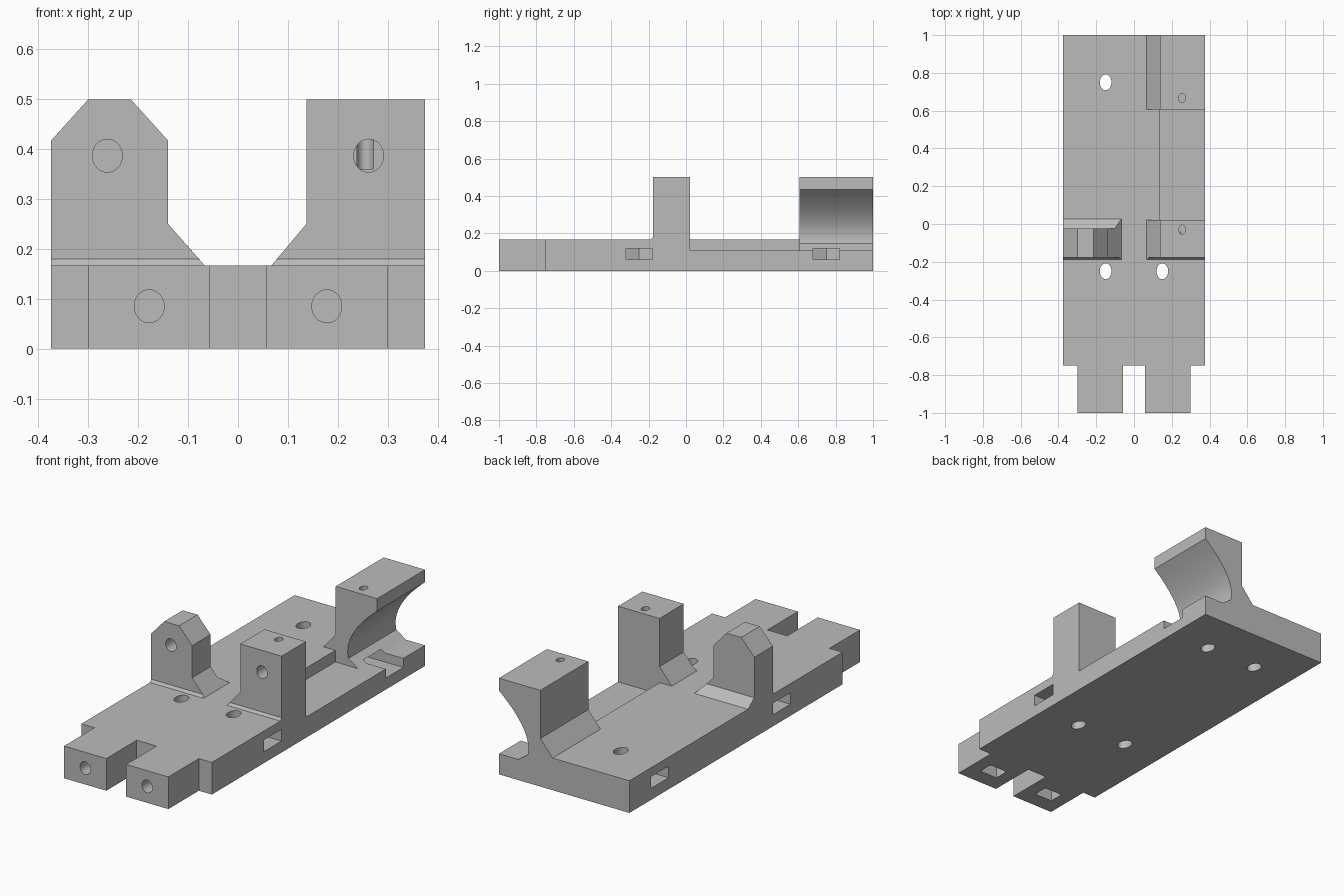
import bpy, bmesh
from math import cos, sin, pi, radians

cube = bpy.data.objects.get("Cube")
if cube:
    bpy.data.objects.remove(cube, do_unlink=True)

grey = bpy.data.materials.new("plain grey")
grey.use_nodes = True
grey.diffuse_color = (0.5, 0.5, 0.5, 1)
grey.node_tree.nodes["Principled BSDF"].inputs["Base Color"].default_value = grey.diffuse_color


def make(name, bm):
    bmesh.ops.recalc_face_normals(bm, faces=bm.faces)
    mesh = bpy.data.meshes.new(name)
    bm.to_mesh(mesh)
    bm.free()
    mesh.materials.append(grey)
    obj = bpy.data.objects.new(name, mesh)
    bpy.context.collection.objects.link(obj)
    return obj


def prism(name, profile, start, end, axis):
    """Extrude a 2D profile along one axis."""
    place = {"x": lambda u, v, t: (t, u, v),
             "y": lambda u, v, t: (u, t, v),
             "z": lambda u, v, t: (u, v, t)}[axis]
    bm = bmesh.new()
    a = [bm.verts.new(place(u, v, start)) for u, v in profile]
    b = [bm.verts.new(place(u, v, end)) for u, v in profile]
    bm.faces.new(a)
    bm.faces.new(b)
    n = len(profile)
    for i in range(n):
        j = (i + 1) % n
        bm.faces.new((a[i], a[j], b[j], b[i]))
    return make(name, bm)


def hull(name, points):
    bm = bmesh.new()
    for p in points:
        bm.verts.new(p)
    bmesh.ops.convex_hull(bm, input=bm.verts[:])
    bmesh.ops.dissolve_limit(bm, angle_limit=0.01, verts=bm.verts[:], edges=bm.edges[:])
    return make(name, bm)


def oval(u, v, ru, rv, n=32):
    return [(u + ru * cos(2 * pi * i / n), v + rv * sin(2 * pi * i / n)) for i in range(n)]


def rect(u0, u1, v0, v1):
    return [(u0, v0), (u1, v0), (u1, v1), (u0, v1)]


def finish(obj, cutters):
    """Cut the holes, then smooth the round surfaces."""
    for c in cutters:
        c.hide_render = True
        mod = obj.modifiers.new("cut", "BOOLEAN")
        mod.operation = "DIFFERENCE"
        mod.solver = "EXACT"
        mod.object = c
    bpy.context.view_layer.update()
    graph = bpy.context.evaluated_depsgraph_get()
    mesh = bpy.data.meshes.new_from_object(obj.evaluated_get(graph))
    obj.modifiers.clear()
    obj.data = mesh
    bpy.ops.object.select_all(action="DESELECT")
    obj.select_set(True)
    bpy.context.view_layer.objects.active = obj
    bpy.ops.object.shade_smooth_by_angle(angle=radians(25))


TOP, LEDGE = 0.167, 0.107
FRONT, BACK = -0.177, 0.022
REAR = 0.606

# Base plate with two tongues at the front
half = [(0.057, -0.75), (0.057, -1), (0.3, -1), (0.3, -0.75), (0.375, -0.75), (0.375, 1)]
outline = half + [(-x, y) for x, y in reversed(half)]
base = prism("base_plate", outline, 0, TOP, "z")

# Recess along the left edge, bolt holes and nut slots
cuts = [prism("recess_cutter", rect(0.135, 0.5, BACK, 1.1), LEDGE, 0.3, "z")]
rear_cuts = []
for s in (-1, 1):
    for y in (-0.25, 0.75):
        bolt = prism("bolt_cutter", oval(s * 0.15, y, 0.031, 0.042), -0.1, 0.2, "z")
        slot = prism("slot_cutter", [(s * 0.091, y), (s * 0.12, y - 0.072), (s * 0.45, y - 0.072),
                                     (s * 0.45, y + 0.072), (s * 0.12, y + 0.072)], 0.06, 0.12, "z")
        cuts += [bolt, slot]
        if s > 0 and y > 0:
            rear_cuts += [bolt, slot]
    x = s * 0.178
    cuts.append(prism("tongue_bolt_cutter", oval(x, 0.085, 0.03, 0.033), -1.1, -0.76, "y"))
    cuts.append(prism("tongue_nut_cutter", [(x - 0.052, -0.1), (x + 0.052, -0.1), (x + 0.052, 0.118),
                                            (x, 0.15), (x - 0.052, 0.118)], -0.914, -0.836, "y"))
finish(base, cuts)

# Right post with a chamfered top
right_post = prism("right_post", [(-0.375, TOP), (-0.375, 0.417), (-0.3, 0.5), (-0.215, 0.5),
                                  (-0.14, 0.417), (-0.14, 0.25), (-0.067, TOP)], FRONT, -0.025, "y")
right_bolt = prism("right_post_cutter", oval(-0.262, 0.387, 0.03, 0.033), -0.3, -0.06, "y")
finish(right_post, [right_bolt])

# Sloped fillet behind the right post
hull("right_post_rear_fillet", [(-0.375, -0.025, TOP), (-0.067, -0.025, TOP), (-0.375, 0.027, TOP),
                                (-0.067, 0.027, TOP), (-0.375, -0.025, 0.207), (-0.102, -0.025, 0.207)])

# Left post with a square top
foot = [(0.067, TOP), (0.137, 0.25), (0.137, 0.5), (0.375, 0.5)]
left_post = prism("left_post", foot + [(0.375, TOP)], FRONT, BACK, "y")
left_bolt = prism("left_post_cutter", oval(0.262, 0.387, 0.03, 0.033), -0.3, -0.04, "y")
left_pin = prism("left_pin_cutter", oval(0.255, -0.03, 0.018, 0.024), 0.36, 0.6, "z")
finish(left_post, [left_bolt, left_pin])

# Small fillets along the front of both posts
for name, s in (("right", -1), ("left", 1)):
    hull(name + "_post_front_fillet", [(s * x, y, z) for x, y, z in (
        (0.375, FRONT, TOP), (0.067, FRONT, TOP), (0.375, -0.188, TOP),
        (0.067, -0.188, TOP), (0.375, FRONT, 0.18), (0.078, FRONT, 0.18))])

# Rear cradle with a hollow curved outer side
p, q, r = (0.375, 0.435), (0.18, 0.27), (0.21, 0.145)
curve = []
for i in range(17):
    t = i / 16
    curve.append(tuple((1 - t) ** 2 * a + 2 * t * (1 - t) * b + t * t * c for a, b, c in zip(p, q, r)))
cradle = prism("rear_cradle", foot + curve + [(0.265, LEDGE), (0.135, LEDGE), (0.135, TOP)], REAR, 1, "y")
rear_cuts.append(prism("cradle_pin_cutter", oval(0.255, 0.667, 0.018, 0.024), 0.38, 0.6, "z"))
finish(cradle, rear_cuts)

# Remove the used cutters
for obj in list(bpy.data.objects):
    if "_cutter" in obj.name:
        bpy.data.objects.remove(obj, do_unlink=True)
